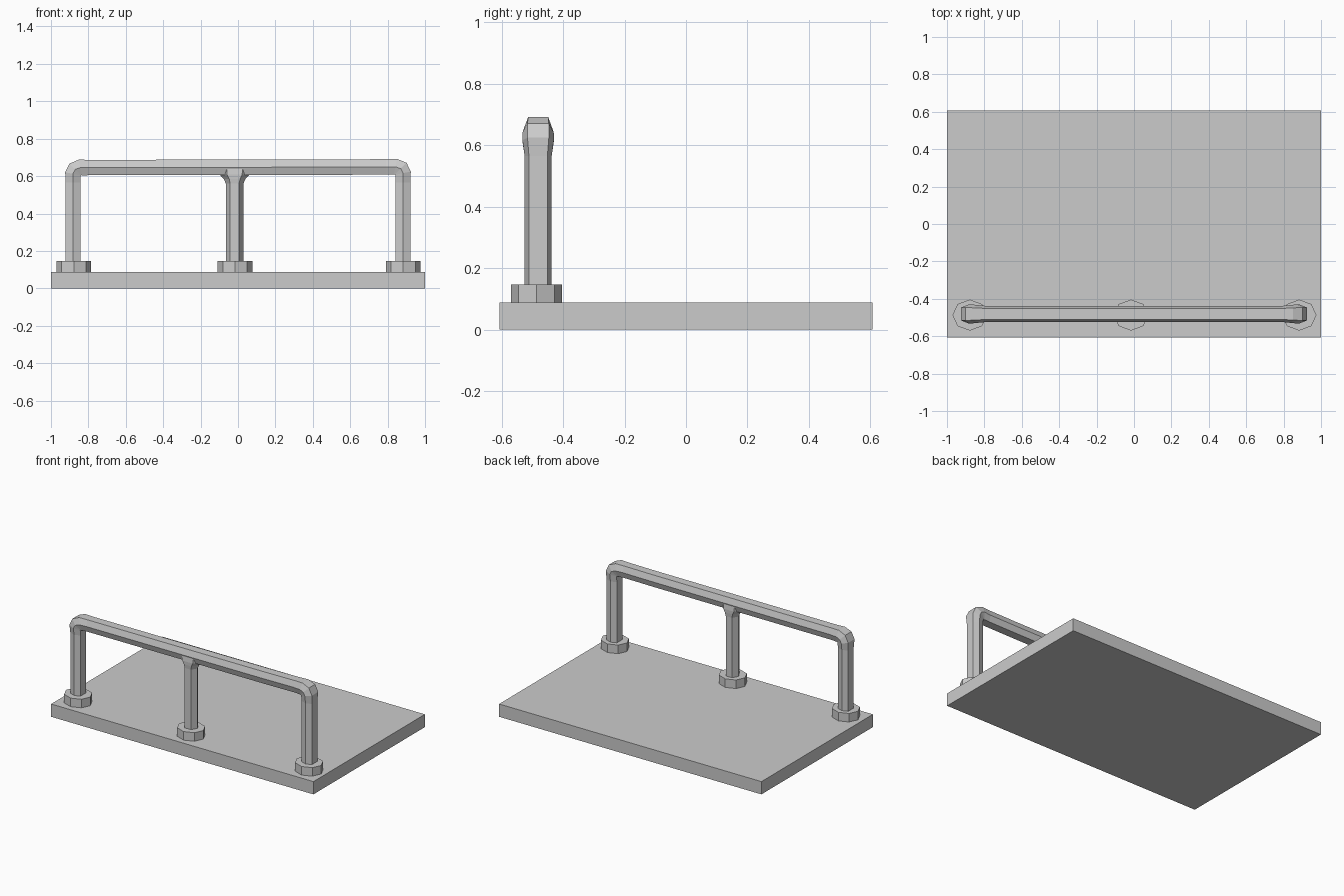
import bpy, bmesh, math

if "Cube" in bpy.data.objects:
    bpy.data.objects.remove(bpy.data.objects["Cube"])

grey = bpy.data.materials.new("light grey")
grey.diffuse_color = (0.6, 0.6, 0.6, 1)
grey.use_nodes = True
grey.node_tree.nodes["Principled BSDF"].inputs["Base Color"].default_value = grey.diffuse_color
RAIL_Y = -0.481


def loft(name, rings):
    """Skin a capped tube through equal-length rings of points."""
    bm = bmesh.new()
    loops = [[bm.verts.new(p) for p in ring] for ring in rings]
    n = len(loops[0])
    for a, b in zip(loops, loops[1:]):
        for i in range(n):
            j = (i + 1) % n
            bm.faces.new((a[i], a[j], b[j], b[i]))
    bm.faces.new(loops[0])
    bm.faces.new(loops[-1])
    bmesh.ops.recalc_face_normals(bm, faces=bm.faces)
    mesh = bpy.data.meshes.new(name)
    bm.to_mesh(mesh)
    bm.free()
    mesh.materials.append(grey)
    ob = bpy.data.objects.new(name, mesh)
    bpy.context.collection.objects.link(ob)
    return ob


def rail_ring(x, z, angle, half, depth):
    """Hexagon across the rail, pointed at front and back."""
    c, s = math.cos(angle), math.sin(angle)
    shape = [(-1, -0.68), (0, -1), (1, -0.68), (1, 0.68), (0, 1), (-1, 0.68)]
    return [(x + u * half * c, RAIL_Y + v * depth, z + u * half * s) for u, v in shape]


def flat_ring(x, y, z, rx, ry, n):
    return [(x + rx * math.cos(2 * math.pi * i / n),
             y + ry * math.sin(2 * math.pi * i / n), z) for i in range(n)]


# Base slab
loft("base", [[(-1, -0.607, z), (1, -0.607, z), (1, 0.607, z), (-1, 0.607, z)]
              for z in (0, 0.088)])

# Octagonal collars at the foot of each post
for name, x in (("left", -0.878), ("middle", -0.016), ("right", 0.883)):
    loft(name + "_collar", [flat_ring(x, -0.487, z, 0.0925, 0.083, 8) for z in (0.08, 0.147)])

# Bent handrail: one end as x, z, turn in degrees, half thickness, half depth
bend = [(0.882, 0.1, 0, 0.039, 0.044), (0.882, 0.565, 0, 0.039, 0.044),
        (0.883, 0.612, 12, 0.042, 0.051), (0.870, 0.636, 45, 0.044, 0.051),
        (0.842, 0.646, 78, 0.043, 0.048), (0.79, 0.646, 90, 0.041, 0.043)]
left = [rail_ring(-x, z, -math.radians(a), h, d) for x, z, a, h, d in bend]
right = [rail_ring(x, z + (0.004 if a else 0), math.radians(a - 180), h, d)
         for x, z, a, h, d in reversed(bend)]
joint = [rail_ring(0.58, 0.648, -math.pi / 2, 0.041, 0.043)]
loft("handrail", left + joint + right)

# Middle post flaring into the rail
post = [(0.1, 0.047, 0.046), (0.56, 0.047, 0.046), (0.585, 0.058, 0.049),
        (0.608, 0.08, 0.05), (0.64, 0.085, 0.046)]
loft("middle_post", [flat_ring(-0.018, RAIL_Y, z, rx, ry, 6) for z, rx, ry in post])
